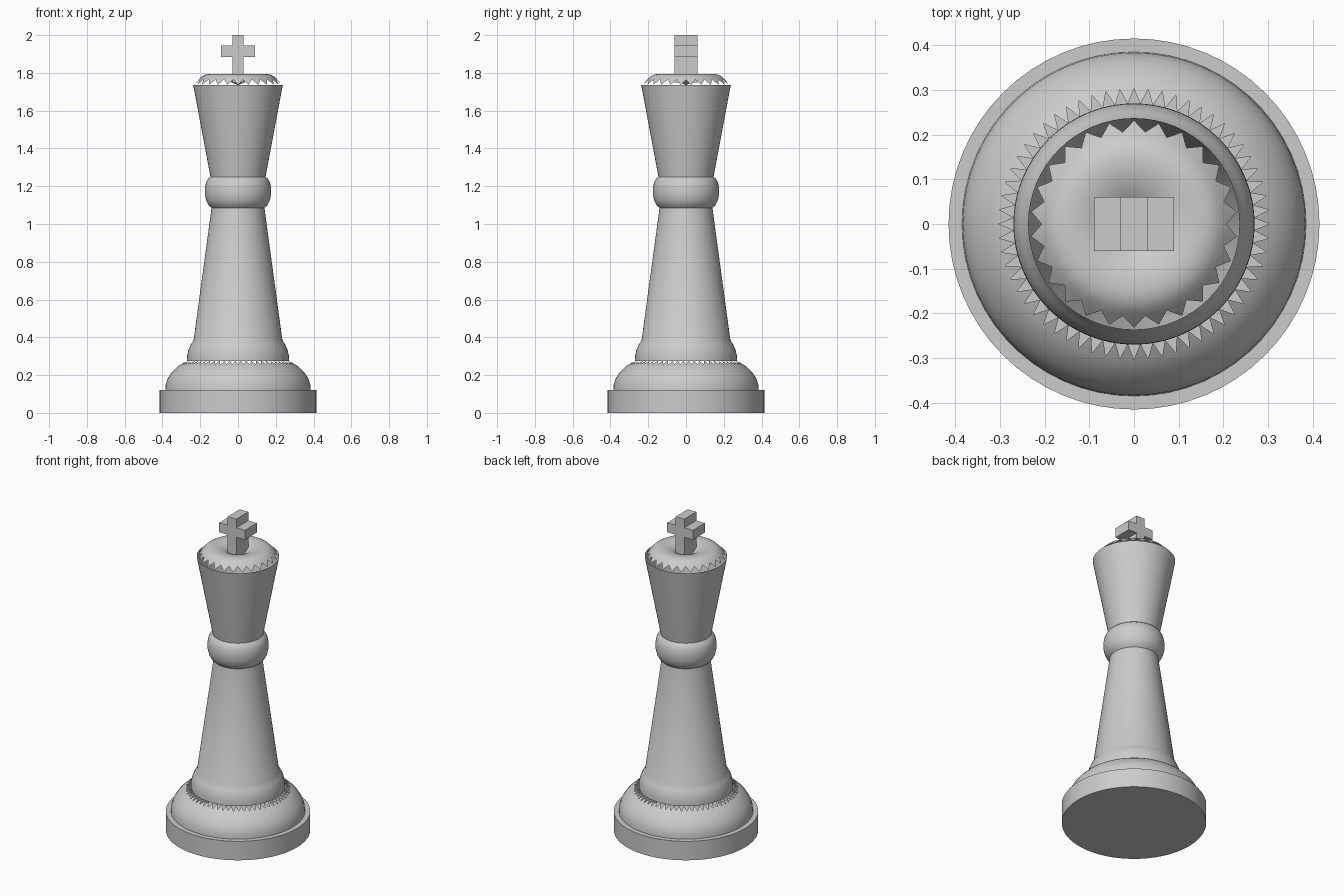
import bpy, bmesh
from math import cos, sin, pi, radians

if "Cube" in bpy.data.objects:
    bpy.data.objects.remove(bpy.data.objects["Cube"])


def lathe(name, profile, n=64, teeth=None, angle=35):
    """Spin (radius, z) points round z; teeth=(radius, z) adds pointed tips beyond the last ring."""
    bm = bmesh.new()

    def ring(r, z, shift=0.0):
        if r == 0:
            return [bm.verts.new((0, 0, z))] * n
        return [bm.verts.new((r * cos(2 * pi * (i + shift) / n),
                              r * sin(2 * pi * (i + shift) / n), z)) for i in range(n)]

    rings = [ring(r, z) for r, z in profile]
    for a, b in zip(rings, rings[1:]):
        for i in range(n):
            j = (i + 1) % n
            bm.faces.new(list(dict.fromkeys((a[i], a[j], b[j], b[i]))))
    if teeth:
        tips = ring(*teeth, shift=0.5)
        for i in range(n):
            bm.faces.new((rings[-1][i], rings[-1][(i + 1) % n], tips[i]))
    bmesh.ops.recalc_face_normals(bm, faces=bm.faces)
    # orient outward: the highest-radius face must look away from the axis
    f = max(bm.faces, key=lambda f: f.calc_center_median().xy.length)
    if f.normal.xy.dot(f.calc_center_median().xy) < 0:
        bmesh.ops.reverse_faces(bm, faces=bm.faces)
    mesh = bpy.data.meshes.new(name)
    bm.to_mesh(mesh)
    bm.free()
    ob = bpy.data.objects.new(name, mesh)
    bpy.context.collection.objects.link(ob)
    bpy.ops.object.select_all(action='DESELECT')
    ob.select_set(True)
    bpy.context.view_layer.objects.active = ob
    bpy.ops.object.shade_smooth_by_angle(angle=radians(angle))
    return ob


# Foot plate
lathe("base_plate", [(0, 0), (0.415, 0), (0.415, 0.12), (0.38, 0.12)])

# Rounded shoulder with a toothed upper rim
lathe("base_dome", [(0.385, 0.12), (0.383, 0.15), (0.373, 0.18), (0.357, 0.206),
                    (0.338, 0.228), (0.32, 0.245), (0.303, 0.257)],
      n=60, teeth=(0.268, 0.276))

# Stem: lower collar, taper, middle collar and flared head
lathe("stem", [(0.27, 0.275), (0.269, 0.305), (0.262, 0.335), (0.25, 0.362), (0.235, 0.385),
               (0.14, 1.085), (0.156, 1.10), (0.168, 1.123), (0.175, 1.155), (0.175, 1.19),
               (0.169, 1.22), (0.158, 1.24), (0.146, 1.25), (0.237, 1.735)])

# Dished crown cap with teeth pointing down at the rim
lathe("crown_cap", [(0, 1.735), (0.03, 1.748), (0.06, 1.77), (0.09, 1.785), (0.12, 1.793),
                    (0.15, 1.795), (0.175, 1.79), (0.193, 1.779), (0.207, 1.765)],
      n=26, teeth=(0.232, 1.737), angle=50)

# Cross: outline extruded through its depth
right = [(0.03, 1.75), (0.03, 1.885), (0.09, 1.885), (0.09, 1.945), (0.03, 1.945), (0.03, 2.0)]
outline = right + [(-x, z) for x, z in reversed(right)]
bm = bmesh.new()
face = bm.faces.new([bm.verts.new((x, -0.06, z)) for x, z in outline])
ext = bmesh.ops.extrude_face_region(bm, geom=[face])
bmesh.ops.translate(bm, vec=(0, 0.12, 0),
                    verts=[v for v in ext["geom"] if isinstance(v, bmesh.types.BMVert)])
if not any(f.calc_center_median().y < -0.059 for f in bm.faces):
    bm.faces.new([v for v in bm.verts if v.co.y < 0])
bmesh.ops.recalc_face_normals(bm, faces=bm.faces)
mesh = bpy.data.meshes.new("top_cross")
bm.to_mesh(mesh)
bm.free()
bpy.context.collection.objects.link(bpy.data.objects.new("top_cross", mesh))
